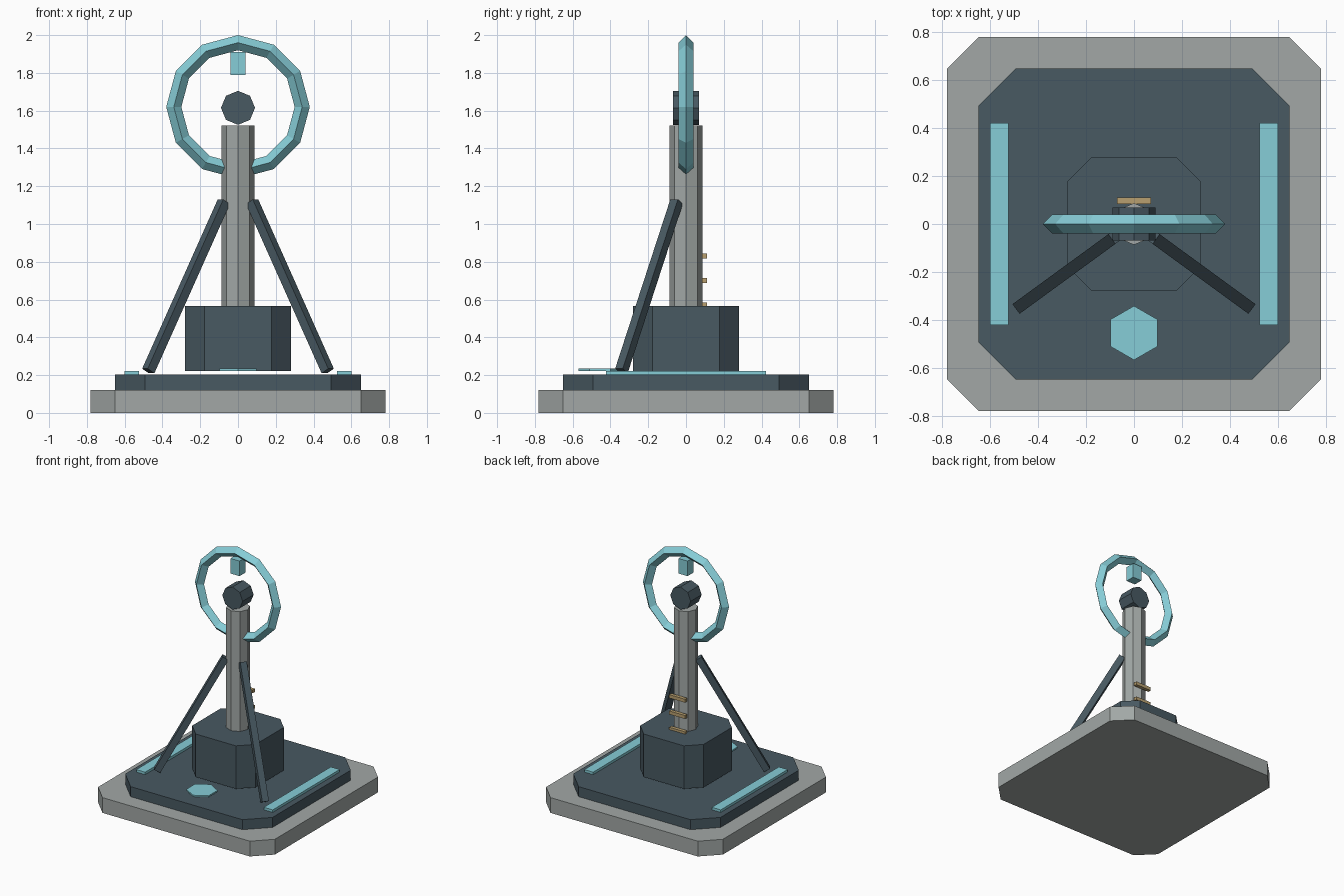
import bpy, bmesh, math
from mathutils import Vector, Matrix

cube = bpy.data.objects.get("Cube")
if cube:
    bpy.data.objects.remove(cube, do_unlink=True)


def material(name, rgb):
    m = bpy.data.materials.new(name)
    m.use_nodes = True
    color = (*rgb, 1)
    m.diffuse_color = color
    m.node_tree.nodes["Principled BSDF"].inputs["Base Color"].default_value = color
    return m


STONE = material("stone_grey", (0.36, 0.39, 0.38))
SLATE = material("dark_slate", (0.065, 0.1, 0.122))
GLOW = material("pale_cyan", (0.24, 0.61, 0.68))
BRASS = material("brass_tan", (0.48, 0.35, 0.16))


def finish(name, bm, mat):
    bmesh.ops.recalc_face_normals(bm, faces=bm.faces)
    mesh = bpy.data.meshes.new(name)
    bm.to_mesh(mesh)
    bm.free()
    mesh.materials.append(mat)
    ob = bpy.data.objects.new(name, mesh)
    bpy.context.collection.objects.link(ob)
    return ob


def box(name, mat, center, size, rot=Matrix()):
    bm = bmesh.new()
    bmesh.ops.create_cube(bm, size=1, matrix=Matrix.Translation(center) @ rot @ Matrix.Diagonal((*size, 1)))
    return finish(name, bm, mat)


def prism(name, mat, points, z0, z1):
    """Extrude a flat outline upward."""
    bm = bmesh.new()
    face = bm.faces.new([bm.verts.new((x, y, z0)) for x, y in points])
    ext = bmesh.ops.extrude_face_region(bm, geom=[face])
    top = [g for g in ext["geom"] if isinstance(g, bmesh.types.BMVert)]
    bmesh.ops.translate(bm, verts=top, vec=(0, 0, z1 - z0))
    return finish(name, bm, mat)


def chamfered(h, c):
    """Square outline of half width h with corners cut by c."""
    k = h - c
    return [(h, -k), (h, k), (k, h), (-k, h), (-h, k), (-h, -k), (-k, -h), (k, -h)]


def polygon(n, r, cy=0, start=0):
    return [(r * math.cos(start + math.tau * i / n), cy + r * math.sin(start + math.tau * i / n))
            for i in range(n)]


# Stepped base, pedestal and column
prism("base_plinth", STONE, chamfered(0.78, 0.13), 0, 0.122)
prism("deck", SLATE, chamfered(0.65, 0.157), 0.122, 0.202)
prism("pedestal", SLATE, chamfered(0.28, 0.103), 0.222, 0.565)
prism("column", STONE, polygon(8, 0.087), 0.565, 1.521)

# Floor markers
prism("front_hex_pad", GLOW, polygon(6, 0.113, -0.455, math.pi / 2), 0.222, 0.234)
for side, label in ((1, "left"), (-1, "right")):
    box(label + "_light_strip", GLOW, (side * 0.563, 0, 0.212), (0.078, 0.845, 0.02))

    # Slanted square braces
    foot = Vector((side * 0.475, -0.342, 0.222))
    head = Vector((side * 0.075, -0.05, 1.118))
    axis = head - foot
    box(label + "_brace", SLATE, (foot + head) / 2, (0.05, 0.05, axis.length),
        axis.to_track_quat('Z', 'Y').to_matrix().to_4x4())

# Rungs on the back of the column
for i in range(3):
    box(f"rung_{i + 1}", BRASS, (0, 0.098, 0.57 + 0.13 * i), (0.14, 0.027, 0.027))

# Hub, an octagonal drum lying front to back
hub = prism("hub", SLATE, polygon(8, 0.09), -0.069, 0.069)
hub.data.transform(Matrix.Translation((0, 0, 1.615)) @ Matrix.Rotation(math.pi / 2, 4, 'X'))

# Twelve-sided ring with a diamond section, and the block hanging inside it
bpy.ops.mesh.primitive_torus_add(major_segments=12, minor_segments=4, major_radius=0.34,
                                 minor_radius=0.04, location=(0, 0, 1.62),
                                 rotation=(math.pi / 2, 0, 0))
ring = bpy.context.object
ring.name = "ring"
ring.data.materials.append(GLOW)
box("ring_pendant", GLOW, (0, 0, 1.85), (0.08, 0.076, 0.12))
